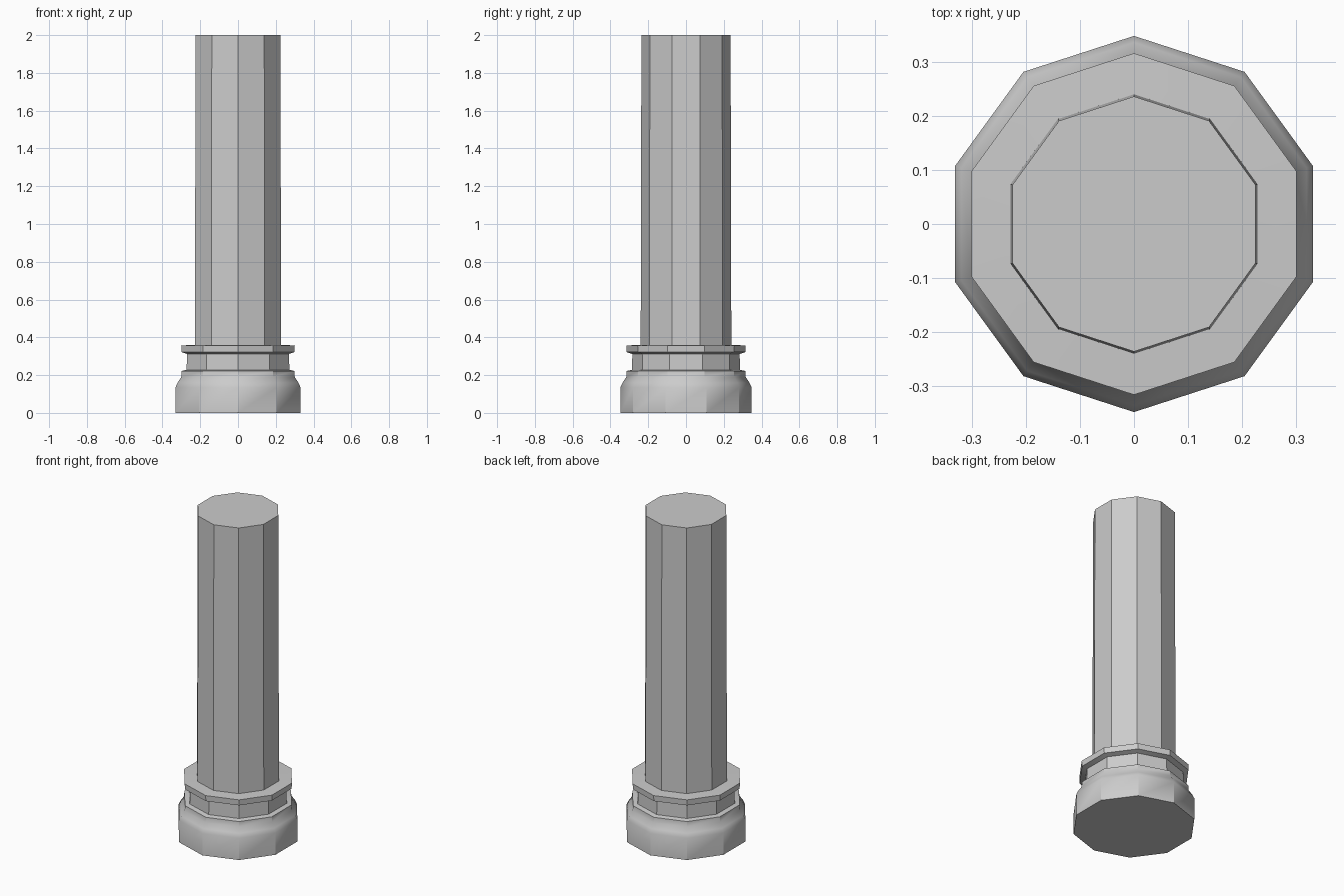
import bpy, bmesh, math

if "Cube" in bpy.data.objects:
    bpy.data.objects.remove(bpy.data.objects["Cube"])

SIDES = 10


def lathe(name, profile):
    """Ten-sided turned part from (radius, height) points, capped at both ends."""
    bm = bmesh.new()
    rings = []
    for r, z in profile:
        ring = []
        for i in range(SIDES):
            a = math.pi / 2 + 2 * math.pi * i / SIDES
            ring.append(bm.verts.new((r * math.cos(a), r * math.sin(a), z)))
        rings.append(ring)
    for lo, hi in zip(rings, rings[1:]):
        for i in range(SIDES):
            j = (i + 1) % SIDES
            bm.faces.new((lo[i], lo[j], hi[j], hi[i]))
    bm.faces.new(rings[0][::-1])
    bm.faces.new(rings[-1])
    bmesh.ops.recalc_face_normals(bm, faces=bm.faces[:])
    mesh = bpy.data.meshes.new(name)
    bm.to_mesh(mesh)
    bm.free()
    obj = bpy.data.objects.new(name, mesh)
    bpy.context.collection.objects.link(obj)
    bpy.ops.object.select_all(action='DESELECT')
    obj.select_set(True)
    bpy.context.view_layer.objects.active = obj
    bpy.ops.object.shade_smooth_by_angle(angle=math.radians(35))
    return obj


# Moulded column: foot, tapered shoulder, rim, recessed neck, collar, then shaft
lathe("column", [
    (0.348, 0.0), (0.348, 0.135),
    (0.336, 0.16), (0.316, 0.19),
    (0.314, 0.222), (0.286, 0.228),
    (0.284, 0.312), (0.314, 0.322),
    (0.316, 0.357), (0.24, 0.36),
    (0.236, 2.0),
])
